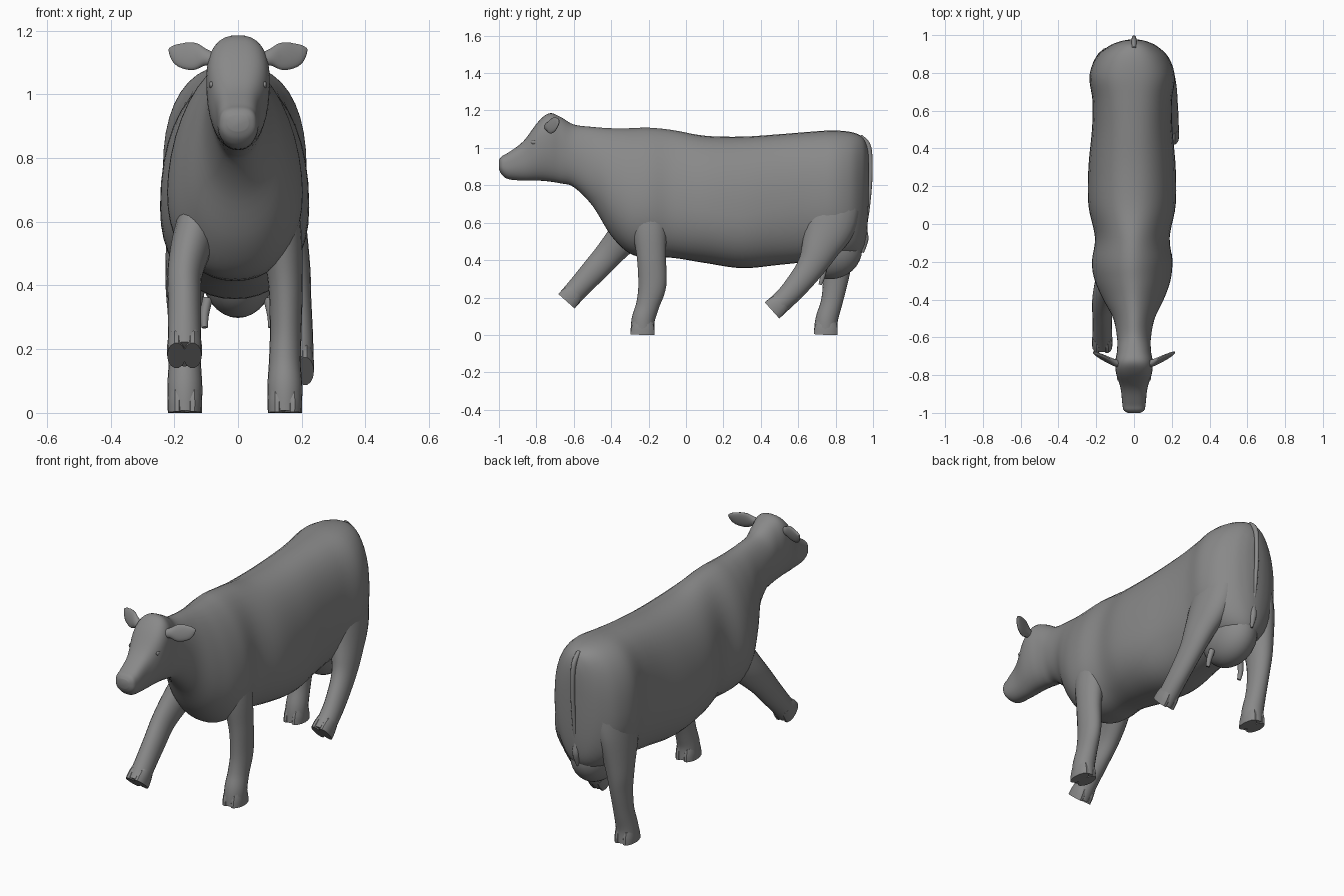
import bpy, bmesh, math
from mathutils import Vector

GREY = bpy.data.materials.new("dark_grey")
GREY.diffuse_color = (0.25, 0.25, 0.25, 1)


def spline(rows, n=5):
    """Catmull-Rom interpolation of equal-length rows."""
    out = []
    for i in range(len(rows) - 1):
        a, b, c, d = (rows[max(i - 1, 0)], rows[i], rows[i + 1],
                      rows[min(i + 2, len(rows) - 1)])
        for k in range(n):
            t = k / n
            out.append([q + 0.5 * t * (r - p + t * (2 * p - 5 * q + 4 * r - s
                        + t * (3 * (q - r) + s - p)))
                        for p, q, r, s in zip(a, b, c, d)])
    return out + [list(rows[-1])]


def loft(name, rings):
    """Skin closed rings and cap both ends."""
    bm = bmesh.new()
    vs = [[bm.verts.new((x, y, max(z, 0))) for x, y, z in ring] for ring in rings]
    n = len(vs[0])
    for a, b in zip(vs, vs[1:]):
        for i in range(n):
            j = (i + 1) % n
            bm.faces.new((a[i], a[j], b[j], b[i]))
    bm.faces.new(vs[0])
    bm.faces.new(vs[-1])
    bmesh.ops.recalc_face_normals(bm, faces=bm.faces)
    me = bpy.data.meshes.new(name)
    bm.to_mesh(me)
    bm.free()
    ob = bpy.data.objects.new(name, me)
    bpy.context.collection.objects.link(ob)
    return ob


def tube(name, rows, side=(1, 0, 0), seg=20):
    """Elliptic tube; row = x, y, z, radius along side, radius across."""
    rows = spline(rows)
    pts = [Vector(r[:3]) for r in rows]
    rings = []
    for i, r in enumerate(rows):
        t = (pts[min(i + 1, len(pts) - 1)] - pts[max(i - 1, 0)]).normalized()
        v = t.cross(Vector(side)).normalized()
        u = v.cross(t)
        rings.append([pts[i] + u * r[3] * math.cos(a) + v * r[4] * math.sin(a)
                      for a in (2 * math.pi * k / seg for k in range(seg))])
    return loft(name, rings)


def leg(name, rows):
    """Leg tube ending in a cloven hoof."""
    end, prev = Vector(rows[-1][:3]), Vector(rows[-2][:3])
    d = (end - prev).normalized()
    rx, ry = rows[-1][3:]
    tube(name, rows[:-1] + [(*(end - d * 0.006), rx * 0.96, ry * 0.97)])
    for s, label in ((-1, "inner"), (1, "outer")):
        off = Vector((s * rx * 0.45, 0, 0))
        tube(f"{name}_{label}_toe",
             [(*(end - d * 0.07 + off), rx * 0.48, ry * 0.8),
              (*(end - d * 0.035 + off), rx * 0.53, ry * 0.95),
              (*(end + off), rx * 0.52, ry)], seg=14)


def ball(name, loc, scale):
    bpy.ops.mesh.primitive_uv_sphere_add(segments=24, ring_count=16, radius=1, location=loc)
    ob = bpy.context.object
    ob.name, ob.scale = name, scale


# Head, neck and trunk: y, top z, bottom z, half width, widest-height fraction, upper roundness
BODY = [
    (-1.0, .935, .885, .032, .5, .7), (-.985, .955, .857, .055, .5, .7),
    (-.95, .975, .833, .062, .5, .7), (-.87, 1.035, .825, .071, .53, .7),
    (-.79, 1.14, .825, .095, .6, .72), (-.73, 1.185, .82, .099, .6, .8),
    (-.67, 1.165, .81, .09, .55, .85), (-.6, 1.125, .79, .09, .5, 1),
    (-.5, 1.112, .69, .11, .45, 1.05), (-.4, 1.105, .53, .16, .42, 1.1),
    (-.3, 1.105, .435, .2, .4, 1.1), (-.2, 1.108, .415, .213, .4, 1.1),
    (-.07, 1.095, .412, .198, .4, 1.05), (.1, 1.065, .385, .231, .4, .95),
    (.3, 1.06, .357, .231, .4, .9), (.5, 1.073, .375, .213, .45, .88),
    (.65, 1.085, .39, .21, .5, .85), (.78, 1.093, .40, .226, .5, .82),
    (.88, 1.085, .41, .193, .5, .82), (.94, 1.06, .45, .13, .53, .85),
    (.967, 1.01, .55, .07, .6, .9), (.977, .95, .75, .02, .6, 1)]


def body_ring(row, seg=40):
    y, zt, zb, w, f, eu = row
    zm = zb + (zt - zb) * f
    dx = -0.045 * w * min(max((y + 0.5) * 4, 0), 1)   # trunk sways slightly to one side
    ring = []
    for k in range(seg):
        a = 2 * math.pi * k / seg
        c, s = math.cos(a), math.sin(a)
        e = eu if c > 0 else 0.92
        x = dx + math.copysign(w * abs(s) ** e, s)
        h = abs(c) ** e
        ring.append((x, y, zm + (zt - zm) * h if c > 0 else zm - (zm - zb) * h))
    return ring


loft("head_and_trunk", [body_ring(r) for r in spline(BODY)])

# Legs in a walking pose, upper ends sunk into shoulder and thigh
leg("front_leg_standing", [
    (.09, -.2, .8, .07, .12), (.13, -.195, .58, .068, .095), (.148, -.185, .42, .055, .078),
    (.15, -.18, .27, .05, .075), (.147, -.205, .16, .05, .062),
    (.147, -.229, .08, .055, .062), (.147, -.233, 0, .055, .066)])
leg("front_leg_raised", [
    (-.09, -.2, .7, .07, .12), (-.142, -.32, .54, .065, .092), (-.167, -.41, .435, .055, .075),
    (-.168, -.49, .345, .052, .068), (-.168, -.575, .252, .052, .06),
    (-.168, -.639, .18, .056, .06)])
leg("rear_leg_raised", [
    (.08, .8, .86, .09, .14), (.125, .775, .62, .085, .145), (.16, .715, .46, .067, .1),
    (.175, .665, .36, .055, .075), (.185, .585, .255, .05, .063),
    (.187, .52, .185, .05, .057), (.187, .46, .131, .053, .06)])
leg("rear_leg_standing", [
    (-.09, .8, .86, .09, .14), (-.135, .79, .62, .085, .145), (-.163, .805, .42, .065, .09),
    (-.167, .8, .3, .053, .069), (-.167, .78, .18, .05, .058),
    (-.167, .752, .08, .055, .06), (-.167, .747, 0, .055, .066)])

# Udder and teats
ball("udder", (0, .77, .46), (.12, .172, .162))
for s, label in ((-1, "left"), (1, "right")):
    tube(f"{label}_teat", [(s * .095, .74, .36, .016, .016), (s * .105, .73, .31, .014, .014),
                           (s * .105, .718, .268, .01, .01)], seg=10)
    # Ears: flat leaves swept back and out
    tube(f"{label}_ear", [
        (s * .065, -.745, 1.105, .02, .018), (s * .1, -.735, 1.115, .026, .018),
        (s * .135, -.72, 1.118, .043, .014), (s * .175, -.7, 1.125, .04, .011),
        (s * .203, -.685, 1.137, .022, .008), (s * .216, -.678, 1.143, .004, .003)],
        side=(0, 0.25, 1))
    # Eyes and nostrils
    ball(f"{label}_eye", (s * .083, -.812, 1.03), (.008, .017, .011))
    ball(f"{label}_nostril", (s * .036, -.984, .925), (.014, .01, .012))

# Tail with tuft
tube("tail", [
    (0, .93, 1.06, .012, .014), (0, .97, 1.02, .013, .014), (0, .985, .95, .012, .012),
    (0, .985, .82, .011, .011), (0, .972, .68, .011, .011), (0, .957, .58, .012, .012),
    (0, .955, .51, .019, .02), (0, .945, .44, .006, .006)], seg=12)

# One dark grey throughout, smooth shading with crisp hoof edges
for ob in bpy.data.objects:
    ob.data.materials.append(GREY)
bpy.ops.object.select_all(action='SELECT')
bpy.context.view_layer.objects.active = bpy.data.objects["head_and_trunk"]
bpy.ops.object.shade_smooth_by_angle(angle=math.radians(40))
